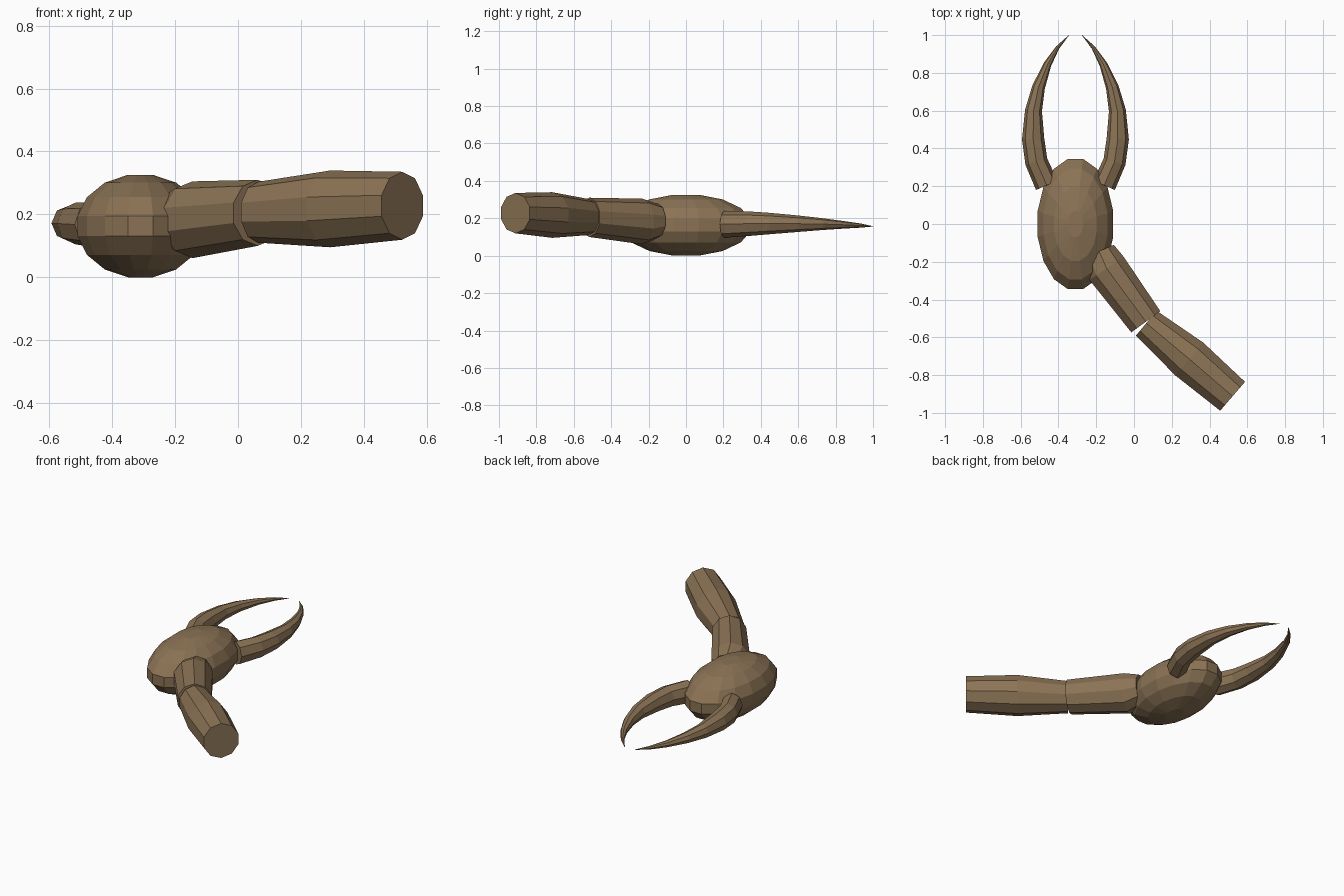
import bpy, bmesh, math
from mathutils import Vector

if "Cube" in bpy.data.objects:
    bpy.data.objects.remove(bpy.data.objects["Cube"])

shell = bpy.data.materials.new("shell_brown")
shell.diffuse_color = (0.258, 0.171, 0.091, 1)
shell.use_nodes = True
shell.node_tree.nodes["Principled BSDF"].inputs["Base Color"].default_value = shell.diffuse_color
UP = Vector((0, 0, 1))


def loft(name, rings):
    """Skin a closed, flat-shaded solid through rings of points."""
    bm = bmesh.new()
    loops = [[bm.verts.new(p) for p in ring] for ring in rings]
    n = len(loops[0])
    for a, b in zip(loops, loops[1:]):
        for i in range(n):
            j = (i + 1) % n
            bm.faces.new((a[i], a[j], b[j], b[i]))
    bm.faces.new(loops[0])
    bm.faces.new(loops[-1])
    bmesh.ops.recalc_face_normals(bm, faces=bm.faces)
    me = bpy.data.meshes.new(name)
    bm.to_mesh(me)
    bm.free()
    me.materials.append(shell)
    ob = bpy.data.objects.new(name, me)
    bpy.context.collection.objects.link(ob)
    return ob


def tube(name, sections, sides):
    """Sections are (x, y, z, half width, half height); rings face along the path."""
    pts = [Vector(s[:3]) for s in sections]
    rings = []
    for k, (p, s) in enumerate(zip(pts, sections)):
        d = pts[min(k + 1, len(pts) - 1)] - pts[max(k - 1, 0)]
        d.z = 0
        side = d.normalized().cross(UP)
        rings.append([p + side * s[3] * math.sin(a) + UP * s[4] * math.cos(a)
                      for a in (2 * math.pi * i / sides for i in range(sides))])
    return loft(name, rings)


# Palm: faceted ellipsoid with flat caps and a flat band round the middle
PX, STEP = -0.31, math.pi / 8
palm_rings = []
for r in range(8):
    t = (r + 0.5) * STEP
    palm_rings.append([(PX + 0.208 * math.sin(t) * math.cos((i + 0.5) * STEP),
                        0.359 * math.sin(t) * math.sin((i + 0.5) * STEP),
                        0.163 - 0.166 * math.cos(t)) for i in range(16)])
loft("palm", palm_rings)

# Two arm segments
tube("wrist_segment", [(-0.185, -0.145, 0.185, 0.09, 0.09),
                       (-0.145, -0.235, 0.183, 0.115, 0.122),
                       (0.0625, -0.5175, 0.205, 0.10, 0.105)], 10)
tube("forearm_segment", [(0.065, -0.525, 0.207, 0.09, 0.097),
                         (0.293, -0.715, 0.2175, 0.12, 0.122),
                         (0.522, -0.912, 0.2275, 0.106, 0.108)], 10)

# Pincers: offset from the palm axis, y, z, half width, half height
CLAW = [(0.152, 0.205, 0.168, 0.062, 0.072),
        (0.207, 0.33, 0.171, 0.060, 0.066),
        (0.224, 0.45, 0.172, 0.059, 0.057),
        (0.222, 0.60, 0.171, 0.045, 0.044),
        (0.195, 0.725, 0.169, 0.034, 0.032),
        (0.148, 0.845, 0.165, 0.021, 0.020),
        (0.094, 0.935, 0.161, 0.010, 0.011),
        (0.035, 0.999, 0.157, 0.001, 0.001)]
for sx, label in ((-1, "left"), (1, "right")):
    tube(label + "_pincer", [(PX + sx * c[0],) + c[1:] for c in CLAW], 8)
